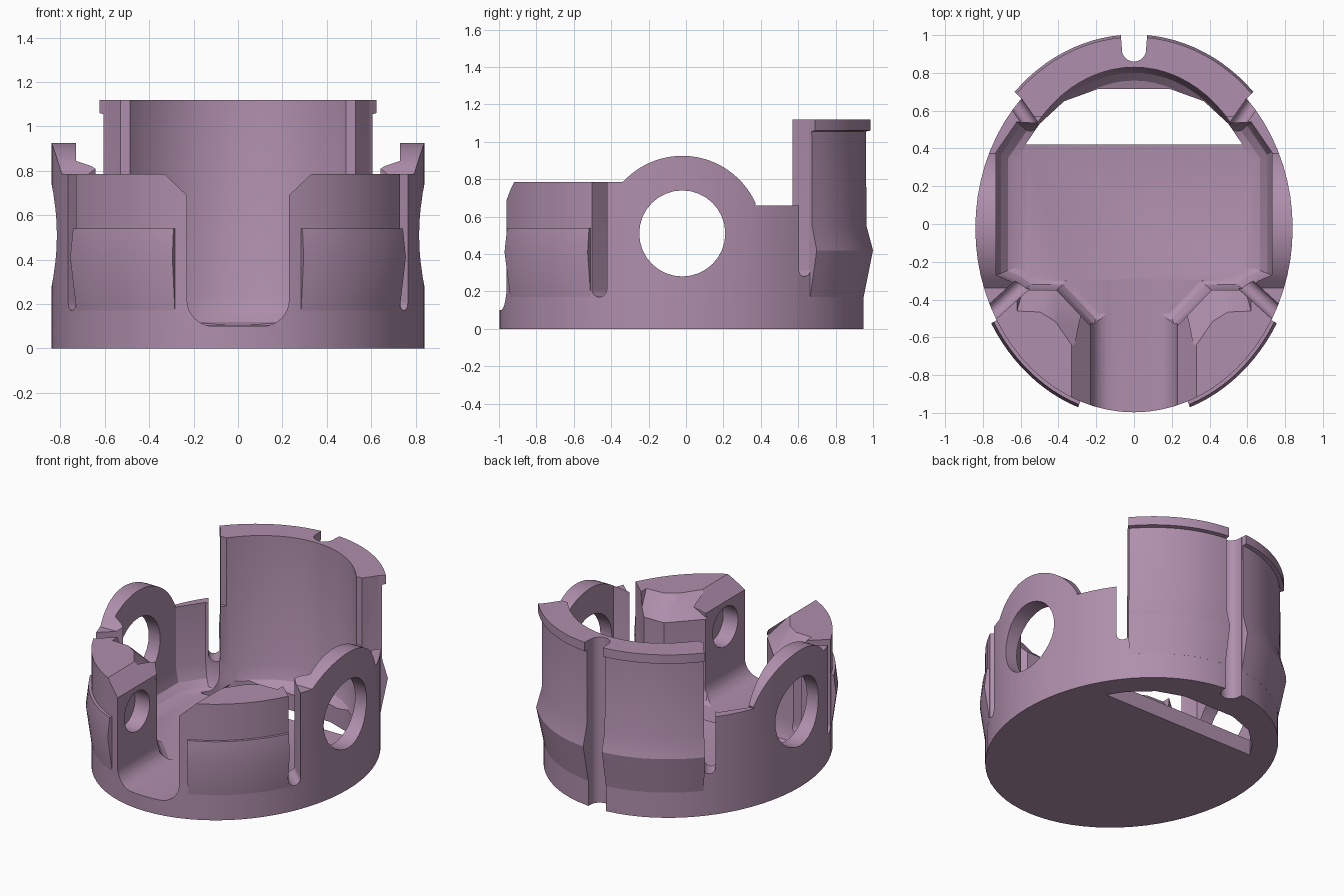
import bpy, bmesh
from math import sin, cos, pi, radians
from mathutils import Vector

cube = bpy.data.objects.get("Cube")
if cube:
    bpy.data.objects.remove(cube, do_unlink=True)

A, B, CY = 0.84, 0.975, -0.022      # outer oval half-widths and centre

mauve = bpy.data.materials.new("dusty_mauve")
mauve.use_nodes = True
mauve.diffuse_color = (0.43, 0.275, 0.413, 1)
mauve.node_tree.nodes["Principled BSDF"].inputs["Base Color"].default_value = mauve.diffuse_color


def loft(name, rings):
    """Closed solid through matching rings of points."""
    bm = bmesh.new()
    rows = [[bm.verts.new(p) for p in ring] for ring in rings]
    n = len(rows[0])
    for low, high in zip(rows, rows[1:]):
        for i in range(n):
            j = (i + 1) % n
            bm.faces.new((low[i], low[j], high[j], high[i]))
    bm.faces.new(rows[0][::-1])
    bm.faces.new(rows[-1])
    bmesh.ops.recalc_face_normals(bm, faces=bm.faces)
    mesh = bpy.data.meshes.new(name)
    bm.to_mesh(mesh)
    bm.free()
    mesh.materials.append(mauve)
    obj = bpy.data.objects.new(name, mesh)
    bpy.context.collection.objects.link(obj)
    return obj


def prism(name, pts, origin, u, v, w, start, end):
    """Extrude a 2D outline lying in axes u, v along w."""
    o, u, v, w = (Vector(k) for k in (origin, u, v, w))
    return loft(name, [[o + u * a + v * b + w * d for a, b in pts] for d in (start, end)])


def arc(cx, cy, r, a0, a1, n):
    return [(cx + r * cos(radians(a0 + (a1 - a0) * i / n)),
             cy + r * sin(radians(a0 + (a1 - a0) * i / n))) for i in range(n + 1)]


def cut(target, cutter):
    cutter.hide_render = True
    mod = target.modifiers.new("cut", "BOOLEAN")
    mod.operation = "DIFFERENCE"
    mod.solver = "EXACT"
    mod.object = cutter
    bpy.context.view_layer.objects.active = target
    bpy.ops.object.modifier_apply(modifier=mod.name)
    bpy.data.objects.remove(cutter, do_unlink=True)


X, Y, Z, O = (1, 0, 0), (0, 1, 0), (0, 0, 1), (0, 0, 0)

# Solid oval body
oval = [(A * cos(2 * pi * i / 72), CY + B * sin(2 * pi * i / 72)) for i in range(72)]
body = prism("cup_body", oval, O, X, Y, Z, 0, 1.12)

# Inner cavity, rounded in towards the floor
half = [(0.22, -0.55), (0.41, -0.35), (0.59, -0.35), (0.66, -0.3), (0.73, -0.27),
        (0.73, 0.38), (0.62, 0.54)]
half += [(0.67 * cos(radians(a)), 0.83 * sin(radians(a))) for a in range(40, 90, 5)]
outline = half + [(0, 0.83)] + [(-x, y) for x, y in reversed(half)]
levels = [(0.105, 0.86), (0.12, 0.915), (0.16, 0.965), (0.25, 1), (1.3, 1)]
cut(body, loft("cavity", [[(x * s, y * s, z) for x, y in outline] for z, s in levels]))

# Side silhouette: low front, round lugs, lower rear shoulders
top = [(-1.2, 0.785), (-0.34, 0.785)] + arc(-0.02, 0.495, 0.43, 135, 24, 24)
top += [(0.37, 0.66), (0.57, 0.66), (0.57, 1.3), (-1.2, 1.3)]
cut(body, prism("silhouette", top, O, Y, Z, X, -1.2, 1.2))

# Round holes through the side lugs
cut(body, prism("lug_holes", arc(-0.02, 0.51, 0.23, 0, 348.75, 31), O, Y, Z, X, -1.2, 1.2))

# Front channel with rounded bottom and flared top
side = arc(0.11, 0.22, 0.12, -90, 0, 8) + [(0.23, 0.69), (0.335, 0.79), (0.335, 1.3)]
channel = side + [(-x, z) for x, z in reversed(side)]
cut(body, prism("channel", channel, O, X, Z, Y, -1.3, -0.3))

# Pocket holes in the channel walls
cut(body, prism("pockets", arc(-0.75, 0.52, 0.135, 0, 345, 23), O, Y, Z, X, -0.34, 0.34))


def slot(name, point, direction, width, bottom, start, end):
    """Upright slot with a round bottom."""
    d = Vector(direction).normalized()
    r = width / 2
    pts = arc(0, bottom + r, r, 180, 360, 10) + [(r, 1.3), (-r, 1.3)]
    cut(body, prism(name, pts, point, (d.y, -d.x, 0), Z, d, start, end))


for s in (1, -1):
    # Chamfer on the inner top edge of each front block
    low = [(0.22, -0.55), (0.41, -0.35), (0.5, -0.35), (0.59, -0.35), (0.59, -0.2), (0.2, -0.2)]
    high = [(0.33, -0.65), (0.42, -0.52), (0.5, -0.47), (0.62, -0.465), (0.62, -0.2), (0.2, -0.2)]
    cut(body, loft("chamfer", [[(s * x, y, z) for x, y in pts]
                               for pts, z in ((low, 0.65), (high, 0.79))]))
    # Slots either side of the lugs
    slot("front_slot", (s * 0.755, -0.47, 0), (s * 0.74, -0.67, 0), 0.083, 0.17, -0.28, 0.2)
    rear = Vector((s * 0.57, 0.82, 0))
    edge, away = Vector((s * 0.565, 0.62, 0)), Vector((s * 0.82, -0.57, 0))
    slot("rear_slot", edge + away * 0.0375, rear, 0.075, 0.28, -0.14, 0.25)
    # Clear the space above the rear shoulder
    box = [(0, 0.66), (0.2, 0.66), (0.2, 1.3), (0, 1.3)]
    cut(body, prism("clearance", box, edge, away, Z, rear.normalized(), -0.14, 0.25))

# Opening in the floor at the back
opening = [(0.575, 0.42), (0.5, 0.53), (0.37, 0.65), (0.19, 0.715)]
opening += [(-x, y) for x, y in reversed(opening)]
cut(body, prism("floor_opening", opening, O, X, Y, Z, -0.1, 0.22))

# Rear groove, full height
groove = arc(0, 0.925, 0.065, 180, 360, 12) + [(0.065, 1.2), (-0.065, 1.2)]
cut(body, prism("groove", groove, O, X, Y, Z, -0.1, 1.3))


def band(name, s, facing, t0, t1, profile):
    """Raised band following the oval between two angles."""
    z0, z1 = profile[0][1], profile[-1][1]
    section = [(-0.03, z0)] + profile + [(-0.03, z1)]
    rings = []
    for i in range(13):
        t = radians(t0 + (t1 - t0) * i / 12)
        rings.append([(s * (A + o) * sin(t), CY + facing * (B + o) * cos(t), z)
                      for o, z in section])
    return loft(name, rings)


# Bulging grips on the front blocks, bulge and rim on the tall back wall
grip = [(0.0, 0.17), (0.033, 0.41), (0.018, 0.54)]
wall = [(0.0, 0.17), (0.05, 0.42), (0.015, 0.55), (0.012, 1.055), (0.037, 1.06), (0.037, 1.12)]
parts = [body]
for s, word in ((1, "left"), (-1, "right")):
    parts.append(band(word + "_front_grip", s, -1, 19.8, 60, grip))
    parts.append(band(word + "_back_wall_skin", s, 1, 4.5, 45.3, wall))

for obj in bpy.context.selected_objects:
    obj.select_set(False)
for obj in parts:
    obj.select_set(True)
bpy.context.view_layer.objects.active = body
bpy.ops.object.shade_smooth_by_angle(angle=radians(25))
